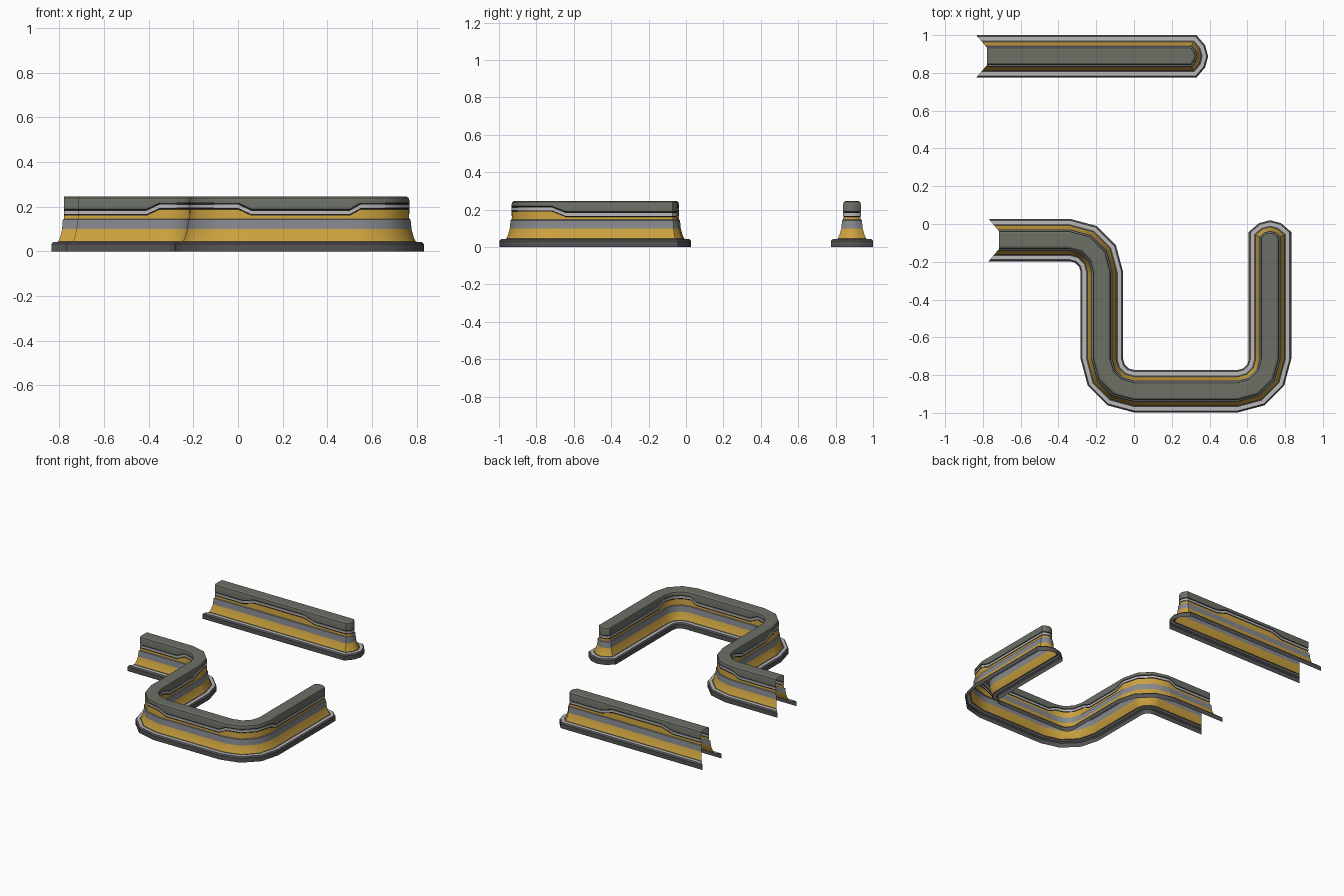
import bpy, bmesh, math
from mathutils import Vector

if "Cube" in bpy.data.objects:
    bpy.data.objects.remove(bpy.data.objects["Cube"])

LOW, HIGH = 0.175, 0.203      # stripe height on low and raised stretches


def material(name, rgb):
    m = bpy.data.materials.new(name)
    m.diffuse_color = (*rgb, 1)
    m.use_nodes = True
    m.node_tree.nodes["Principled BSDF"].inputs["Base Color"].default_value = m.diffuse_color
    return m


DARK = material("dark_grey", (0.09, 0.09, 0.09))
PALE = material("pale_grey", (0.50, 0.48, 0.49))
GOLD = material("gold", (0.60, 0.36, 0.05))
STEEL = material("steel_grey", (0.24, 0.25, 0.27))
BLACK = material("black", (0.015, 0.015, 0.015))
OLIVE = material("olive_grey", (0.15, 0.16, 0.13))

# Half profile by part: (half width, height, 1 if height is relative to the stripe)
PARTS = [
    ("base", DARK, [(.1125, 0, 0), (.1125, .033, 0), (.104, .042, 0)]),
    ("base_trim", PALE, [(.104, .042, 0), (.084, .042, 0)]),
    ("base_seam", DARK, [(.084, .042, 0), (.076, .045, 0)]),
    ("lower_panel", GOLD, [(.076, .045, 0), (.067, .063, 0), (.057, .1, 0)]),
    ("middle_band", STEEL, [(.057, .1, 0), (.053, .143, 0), (.047, .146, 0)]),
    ("upper_panel", GOLD, [(.047, .146, 0), (.045, -.014, 1)]),
    ("lower_groove", BLACK, [(.045, -.014, 1), (.042, -.013, 1), (.042, -.008, 1)]),
    ("stripe", PALE, [(.042, -.008, 1), (.047, -.008, 1), (.047, .007, 1), (.042, .007, 1)]),
    ("upper_groove", BLACK, [(.042, .007, 1), (.042, .013, 1)]),
    ("cap", OLIVE, [(.042, .013, 1), (.047, .015, 1), (.047, .23, 0), (.044, .24, 0),
                    (.035, .246, 0), (0, .246, 0)]),
]


def line(start, direction, stops):
    """Straight stations: distance along direction and stripe level (0 low, 1 high)."""
    t = Vector(direction)
    return [(Vector(start) + t * d, t, lvl) for d, lvl in stops]


def arc(centre, a0, a1, r=0.17, n=3):
    """Corner stations, stripe raised."""
    out = []
    sign = 1 if a1 > a0 else -1
    for i in range(n + 1):
        a = math.radians(a0 + (a1 - a0) * i / n)
        radial = Vector((math.cos(a), math.sin(a)))
        out.append((Vector(centre) + radial * r,
                    Vector((-radial.y, radial.x)) * sign, 1))
    return out


def make_rail(stations):
    """Run up the left side, round the closed end, and back down the right."""
    left, right = [], []
    for i, (p, t, lvl) in enumerate(stations):
        n = Vector((-t.y, t.x))
        slant = t if i == 0 else Vector((0, 0))
        left.append((p, n, slant, lvl))
        right.append((p, -n, slant, lvl))
    p, t, lvl = stations[-1]
    n = Vector((-t.y, t.x))
    end = [(p, t * a + n * b, Vector((0, 0)), lvl)
           for a, b in ((.45, 1), (.86, .52), (1, 0), (.86, -.52), (.45, -1))]
    return left + end + right[::-1]


def build_wall(prefix, stations):
    rail = make_rail(stations)
    for name, mat, profile in PARTS:
        bm = bmesh.new()
        rows = []
        for p, d, slant, lvl in rail:
            stripe = LOW + (HIGH - LOW) * lvl
            row = []
            for h, z, rel in profile:
                q = p + d * h + slant * (0.85 * (.1125 - max(h, .047)))
                row.append(bm.verts.new((q.x, q.y, z + stripe * rel)))
            rows.append(row)
        for a, b in zip(rows, rows[1:]):
            for j in range(len(profile) - 1):
                bm.faces.new((a[j], a[j + 1], b[j + 1], b[j]))
        bmesh.ops.remove_doubles(bm, verts=bm.verts, dist=1e-5)
        me = bpy.data.meshes.new(prefix + "_" + name)
        bm.to_mesh(me)
        bm.free()
        me.materials.append(mat)
        ob = bpy.data.objects.new(prefix + "_" + name, me)
        bpy.context.collection.objects.link(ob)
        bpy.ops.object.select_all(action='DESELECT')
        ob.select_set(True)
        bpy.context.view_layer.objects.active = ob
        bpy.ops.object.shade_smooth_by_angle(angle=math.radians(32))


# Straight wall, stripe raised in the middle
build_wall("straight_wall", line((-.835, .8875), (1, 0), [
    (0, 0), (.29, 0), (.38, 1), (.785, 1), (.875, 0), (1.115, 0)]))

# Winding wall, stripe raised round each corner
build_wall("winding_wall",
           line((-.77, -.085), (1, 0), [(0, 0), (.36, 0), (.42, 1)])
           + arc((-.34, -.255), 90, 0)
           + line((-.17, -.255), (0, -1), [(.02, 1), (.09, 0), (.37, 0), (.44, 1)])
           + arc((0, -.715), 180, 270)
           + line((-.03, -.885), (1, 0), [(.09, 0), (.53, 0)])
           + arc((.55, -.715), -90, 0)
           + line((.72, -.715), (0, 1), [(.07, 0), (.6225, 0)]))
